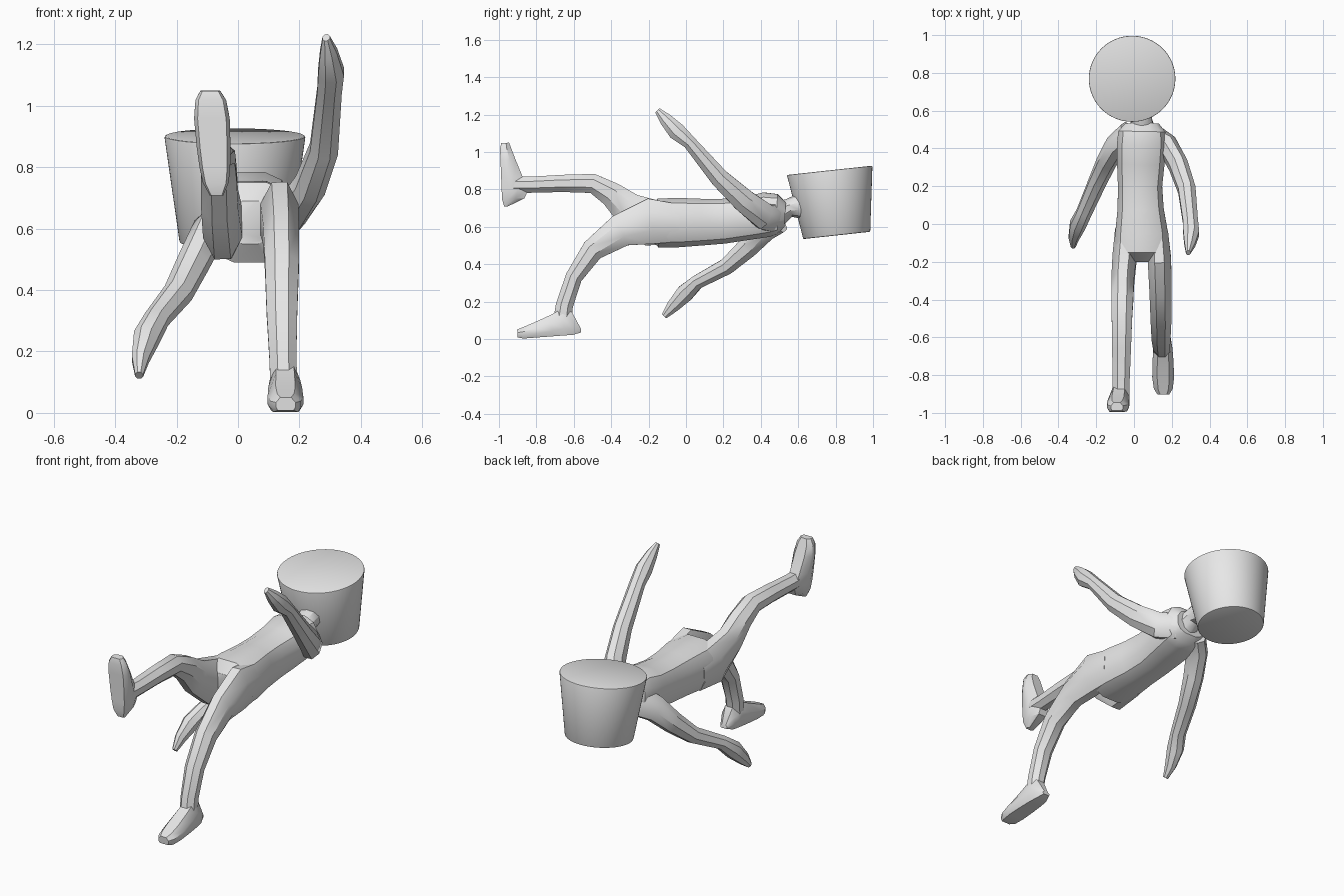
import bpy, bmesh, math
from mathutils import Vector, Matrix

cube = bpy.data.objects.get("Cube")
if cube:
    bpy.data.objects.remove(cube, do_unlink=True)

grey = bpy.data.materials.new("plain grey")
grey.use_nodes = True
grey.diffuse_color = (0.8, 0.8, 0.8, 1)
grey.node_tree.nodes["Principled BSDF"].inputs["Base Color"].default_value = (0.8, 0.8, 0.8, 1)
parts = []


def finish(name, bm):
    """Turn a bmesh into a named, coloured object."""
    bmesh.ops.recalc_face_normals(bm, faces=bm.faces)
    mesh = bpy.data.meshes.new(name)
    bm.to_mesh(mesh)
    bm.free()
    mesh.materials.append(grey)
    obj = bpy.data.objects.new(name, mesh)
    bpy.context.collection.objects.link(obj)
    parts.append(obj)
    return obj


def skin(name, rings):
    """Bridge equal rings of points and cap both ends."""
    bm = bmesh.new()
    loops = [[bm.verts.new(p) for p in ring] for ring in rings]
    n = len(loops[0])
    for a, b in zip(loops, loops[1:]):
        for i in range(n):
            j = (i + 1) % n
            bm.faces.new((a[i], a[j], b[j], b[i]))
    bm.faces.new(loops[0])
    bm.faces.new(loops[-1])
    return finish(name, bm)


def outline(sides, power):
    """Unit cross-section: round at power 1, boxier below it."""
    pts = []
    for i in range(sides):
        t = 2 * math.pi * (i + 0.5) / sides
        c, s = math.cos(t), math.sin(t)
        pts.append((math.copysign(abs(c) ** power, c), math.copysign(abs(s) ** power, s)))
    mx, my = max(p[0] for p in pts), max(p[1] for p in pts)
    return [(x / mx, y / my) for x, y in pts]


def limb(name, stations, sides=8, power=1.0):
    """Loft along a path of (centre, half width, half depth)."""
    shape = outline(sides, power)
    centres = [Vector(s[0]) for s in stations]
    rings = []
    for i, (c, w, d) in enumerate(stations):
        ahead = centres[min(i + 1, len(centres) - 1)] - centres[max(i - 1, 0)]
        ahead.normalize()
        across = Vector((1, 0, 0))
        across = (across - ahead * across.dot(ahead)).normalized()
        depth = ahead.cross(across)
        rings.append([centres[i] + across * w * u + depth * d * v for u, v in shape])
    return skin(name, rings)


def foot(name, heel, toe_dir, up_dir, lean):
    """Flat-soled shoe: stations are (along, half width, sole, top)."""
    shape = [(-0.8, 0), (0.8, 0), (1, 0.25), (1, 0.6), (0.55, 1), (-0.55, 1), (-1, 0.6), (-1, 0.25)]
    stations = [(0, 0.022, 0.01, 0.03), (0.04, 0.042, 0, 0.12), (0.09, 0.05, 0, 0.145),
                (0.155, 0.055, 0, 0.115), (0.25, 0.058, 0, 0.08),
                (0.31, 0.05, 0, 0.06), (0.34, 0.032, 0.008, 0.05)]
    h, t, u = Vector(heel), Vector(toe_dir).normalized(), Vector(up_dir).normalized()
    rings = []
    for a, w, lo, hi in stations:
        mid = h + t * a + Vector((lean * a, 0, 0))
        rings.append([mid + Vector((w * p, 0, 0)) + u * (lo + (hi - lo) * q) for p, q in shape])
    return skin(name, rings)


# Torso, lofted from crotch to collar: (y, centre x, half width, bottom, top)
torso = [(-0.2, 0.04, 0.07, 0.55, 0.69), (-0.15, 0.04, 0.145, 0.49, 0.75),
         (-0.05, 0.04, 0.14, 0.49, 0.755), (0.08, 0.035, 0.122, 0.50, 0.75),
         (0.2, 0.032, 0.117, 0.51, 0.75), (0.33, 0.036, 0.126, 0.53, 0.76),
         (0.43, 0.04, 0.13, 0.545, 0.785), (0.49, 0.042, 0.125, 0.56, 0.775),
         (0.53, 0.042, 0.09, 0.60, 0.73)]
limb("torso", [((x, y, (lo + hi) / 2), w, (hi - lo) / 2) for y, x, w, lo, hi in torso], 12, 0.75)

# Neck
limb("neck", [((0.043, 0.49, 0.67), 0.07, 0.07), ((0.04, 0.55, 0.70), 0.055, 0.05),
              ((0.035, 0.60, 0.71), 0.058, 0.065), ((0.03, 0.66, 0.71), 0.055, 0.06)], 10)

# Bucket-shaped head, leaning slightly forward
bm = bmesh.new()
bmesh.ops.create_cone(bm, cap_ends=True, segments=64, radius1=0.18, radius2=0.23, depth=0.35)
rims = [e for e in bm.edges if any(len(f.verts) > 4 for f in e.link_faces)]
bmesh.ops.bevel(bm, geom=rims, offset=0.006, segments=2, affect='EDGES', profile=0.5)
bmesh.ops.transform(bm, verts=bm.verts, matrix=Matrix.Translation((-0.01, 0.787, 0.728))
                    @ Matrix.Rotation(math.radians(6.2), 4, 'X'))
finish("bucket_head", bm)

# Standing leg and raised leg
limb("left_leg", [((0.125, -0.04, 0.62), 0.055, 0.1), ((0.135, -0.19, 0.63), 0.062, 0.122),
                  ((0.14, -0.35, 0.58), 0.058, 0.088), ((0.143, -0.5, 0.475), 0.055, 0.06),
                  ((0.143, -0.6, 0.33), 0.05, 0.045), ((0.146, -0.65, 0.18), 0.044, 0.046),
                  ((0.15, -0.665, 0.07), 0.044, 0.05)])
limb("right_leg", [((-0.04, -0.03, 0.61), 0.06, 0.1), ((-0.05, -0.18, 0.62), 0.064, 0.125),
                   ((-0.06, -0.31, 0.695), 0.06, 0.09), ((-0.062, -0.40, 0.775), 0.058, 0.066),
                   ((-0.064, -0.5, 0.832), 0.054, 0.052), ((-0.066, -0.66, 0.832), 0.05, 0.046),
                   ((-0.068, -0.83, 0.825), 0.045, 0.043), ((-0.07, -0.92, 0.825), 0.045, 0.045)])

# Feet
foot("left_foot", (0.152, -0.56, 0.026), (0, -1, -0.075), (0, -0.075, 1), 0.01)
foot("right_foot", (-0.07, -0.982, 0.708), (0, -0.04, 1), (0, 1, 0.04), -0.06)

# Arms, each ending in a flat mitten hand
limb("left_arm", [((0.1, 0.48, 0.65), 0.05, 0.08), ((0.175, 0.42, 0.655), 0.052, 0.07),
                  ((0.235, 0.31, 0.74), 0.05, 0.062), ((0.28, 0.18, 0.86), 0.046, 0.05),
                  ((0.298, 0.02, 1.05), 0.04, 0.036), ((0.303, -0.05, 1.11), 0.042, 0.047),
                  ((0.295, -0.11, 1.175), 0.028, 0.034), ((0.287, -0.152, 1.222), 0.012, 0.016)])
limb("right_arm", [((-0.03, 0.48, 0.64), 0.05, 0.08), ((-0.095, 0.42, 0.59), 0.052, 0.068),
                   ((-0.145, 0.33, 0.49), 0.05, 0.056), ((-0.195, 0.22, 0.39), 0.046, 0.044),
                   ((-0.265, 0.06, 0.305), 0.04, 0.037), ((-0.298, -0.005, 0.245), 0.042, 0.047),
                   ((-0.318, -0.07, 0.175), 0.028, 0.034), ((-0.322, -0.117, 0.122), 0.013, 0.016)])

# Soft shading with crisp edges
bpy.ops.object.select_all(action='DESELECT')
for obj in parts:
    obj.select_set(True)
bpy.context.view_layer.objects.active = parts[0]
bpy.ops.object.shade_smooth_by_angle(angle=math.radians(35))
